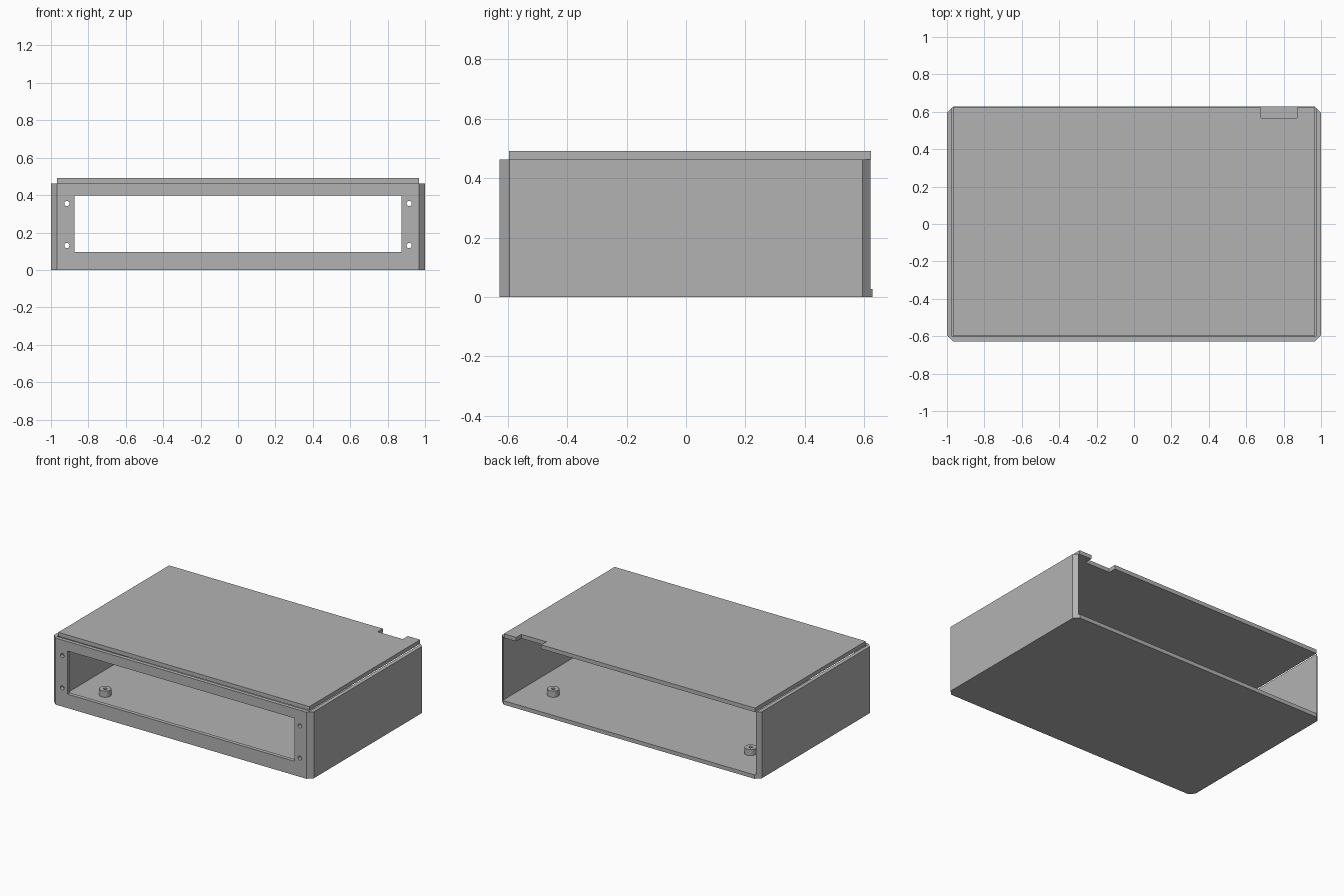
import bpy, bmesh, math

if "Cube" in bpy.data.objects:
    bpy.data.objects.remove(bpy.data.objects["Cube"])

grey = bpy.data.materials.new("plain grey")
grey.diffuse_color = (0.45, 0.45, 0.45, 1)
grey.use_nodes = True
grey.node_tree.nodes["Principled BSDF"].inputs["Base Color"].default_value = grey.diffuse_color

X, Y, T, C = 1.0, 0.627, 0.027, 0.033   # half width, half depth, sheet thickness, corner chamfer
WALL_TOP, LID_TOP = 0.463, 0.491


def prism(name, outline, z0, z1):
    """Extrude an xy outline from z0 to z1."""
    bm = bmesh.new()
    face = bm.faces.new([bm.verts.new((x, y, z0)) for x, y in outline])
    ext = bmesh.ops.extrude_face_region(bm, geom=[face])
    top = [v for v in ext["geom"] if isinstance(v, bmesh.types.BMVert)]
    bmesh.ops.translate(bm, verts=top, vec=(0, 0, z1 - z0))
    bmesh.ops.recalc_face_normals(bm, faces=bm.faces)
    mesh = bpy.data.meshes.new(name)
    bm.to_mesh(mesh)
    bm.free()
    mesh.materials.append(grey)
    ob = bpy.data.objects.new(name, mesh)
    bpy.context.collection.objects.link(ob)
    return ob


def circle(r, n=32):
    return [(r * math.cos(2 * math.pi * i / n), r * math.sin(2 * math.pi * i / n)) for i in range(n)]


def cut(target, cutter):
    cutter.hide_render = True
    cutter.hide_viewport = True
    cutter.display_type = 'WIRE'
    mod = target.modifiers.new(cutter.name, 'BOOLEAN')
    mod.operation = 'DIFFERENCE'
    mod.solver = 'EXACT'
    mod.object = cutter


# Floor plate with chamfered corners
prism("floor", [(-X + C, -Y), (X - C, -Y), (X, -Y + C), (X, Y - C),
                (X - C, Y), (-X + C, Y), (-X, Y - C), (-X, -Y + C)], 0, T)

# Front and side walls as one U, open at the back
half = [(X - C, -Y), (X, -Y + C), (X, Y - C), (X - T, Y - C + T), (X - T, -Y + T)]
walls = prism("walls", half + [(-x, y) for x, y in reversed(half)], T, WALL_TOP)

# Front window
cut(walls, prism("window_cutter", [(-0.873, -0.7), (0.873, -0.7), (0.873, -0.55), (-0.873, -0.55)],
                 0.097, 0.397))

# Screw holes beside the window
for sx in (-1, 1):
    for z in (0.13, 0.355):
        hole = prism("screw_hole_cutter", circle(0.014), -0.1, 0.1)
        hole.location = (sx * 0.915, -0.61, z)
        hole.rotation_euler.x = math.pi / 2
        cut(walls, hole)

# Lid plate with a cable notch in the back edge
L, front, back = 0.967, -0.596, 0.623
prism("lid", [(-L, front), (L, front), (L, back), (0.872, back), (0.872, 0.567),
              (0.679, 0.567), (0.679, back), (-L, back)], WALL_TOP, LID_TOP)

# Drilled standoffs on the floor
for sx in (-1, 1):
    for sy in (-1, 1):
        post = prism("standoff", circle(0.038), T, 0.07)
        post.location = (sx * 0.76, sy * 0.375, 0)
        bore = prism("standoff_bore_cutter", circle(0.012), T + 0.004, 0.1)
        bore.location = post.location
        cut(post, bore)
        post.select_set(True)
        bpy.context.view_layer.objects.active = post
        bpy.ops.object.shade_smooth_by_angle(angle=math.radians(30))
        post.select_set(False)
